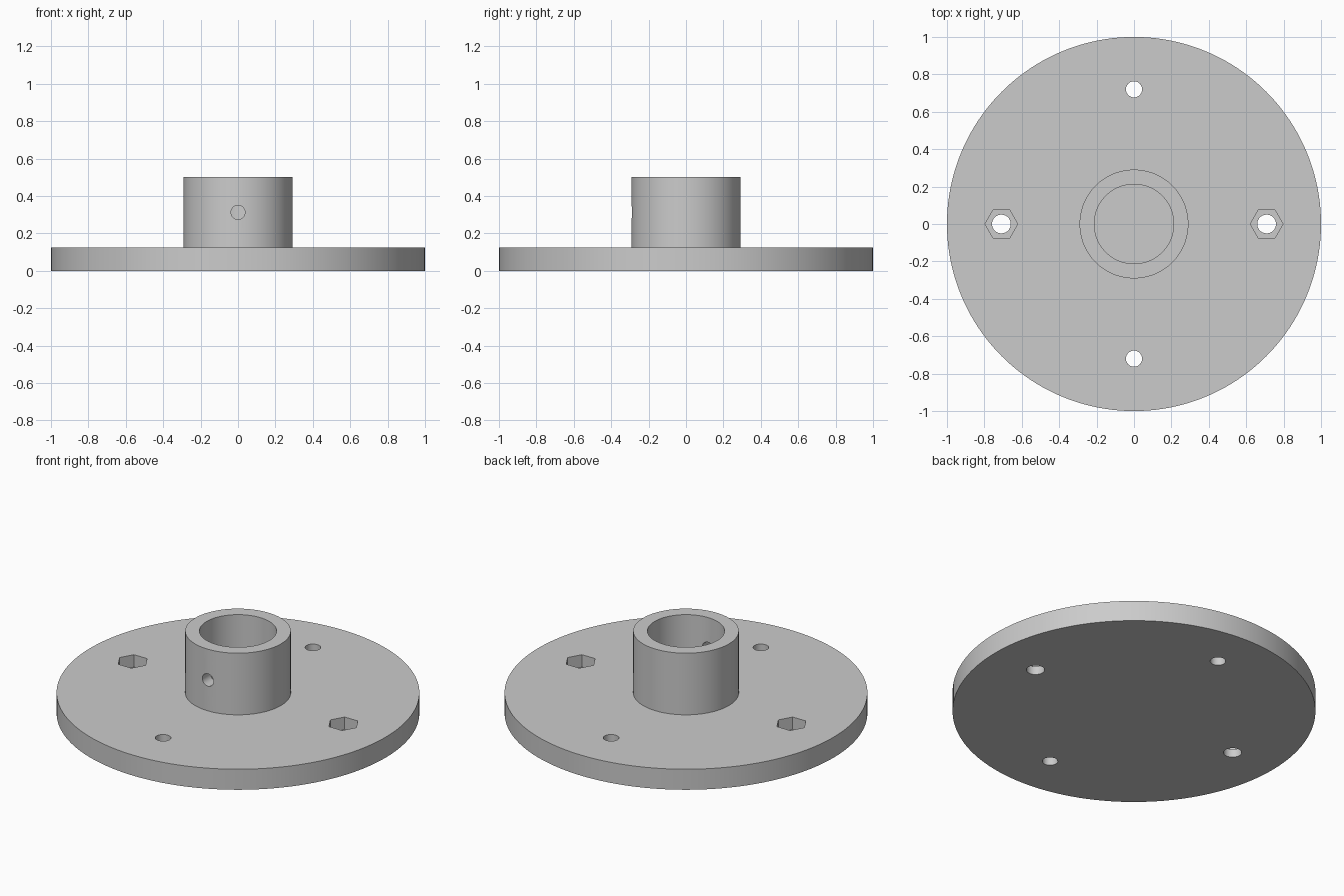
import bpy
import math

cube = bpy.data.objects.get("Cube")
if cube:
    bpy.data.objects.remove(cube, do_unlink=True)

grey = bpy.data.materials.new("plain_grey")
grey.use_nodes = True
colour = (0.6, 0.6, 0.6, 1)
grey.diffuse_color = colour
grey.node_tree.nodes["Principled BSDF"].inputs["Base Color"].default_value = colour


def cylinder(name, radius, bottom, top, x=0, y=0, sides=48):
    """Upright prism or cylinder between two heights."""
    bpy.ops.mesh.primitive_cylinder_add(
        vertices=sides, radius=radius, depth=top - bottom,
        location=(x, y, (bottom + top) / 2))
    obj = bpy.context.object
    obj.name = name
    obj.data.materials.append(grey)
    return obj


def apply_boolean(target, tool, operation):
    mod = target.modifiers.new(operation.lower(), 'BOOLEAN')
    mod.operation = operation
    mod.solver = 'EXACT'
    mod.object = tool
    bpy.context.view_layer.objects.active = target
    bpy.ops.object.modifier_apply(modifier=mod.name)
    bpy.data.objects.remove(tool, do_unlink=True)


PLATE = 0.125
TOP = 0.5

# Round base plate with the collar joined on top
flange = cylinder("flange", 1, 0, PLATE, sides=160)
collar = cylinder("collar", 0.291, PLATE - 0.05, TOP, sides=96)
apply_boolean(flange, collar, 'UNION')

# Blind shaft bore
apply_boolean(flange, cylinder("bore", 0.2125, PLATE, TOP + 0.1, sides=96), 'DIFFERENCE')

for side in (-1, 1):
    # Plain screw holes at front and back
    hole = cylinder("screw_hole", 0.043, -0.1, 0.2, y=side * 0.72)
    apply_boolean(flange, hole, 'DIFFERENCE')
    # Bolt holes with hexagonal nut pockets at left and right
    hole = cylinder("bolt_hole", 0.05, -0.1, 0.2, x=side * 0.709)
    apply_boolean(flange, hole, 'DIFFERENCE')
    pocket = cylinder("nut_pocket", 0.0875, 0.05, 0.2, x=side * 0.709, sides=6)
    pocket.rotation_euler.z = math.radians(30)
    apply_boolean(flange, pocket, 'DIFFERENCE')

# Set screw hole through the front wall of the collar
set_screw = cylinder("set_screw_hole", 0.0375, -0.15, 0.15, sides=32)
set_screw.rotation_euler.x = math.radians(90)
set_screw.location = (0, -0.25, 0.3125)
apply_boolean(flange, set_screw, 'DIFFERENCE')

# Smooth round walls with sharp rims
bpy.ops.object.select_all(action='DESELECT')
flange.select_set(True)
bpy.context.view_layer.objects.active = flange
bpy.ops.object.shade_smooth_by_angle(angle=math.radians(30))
